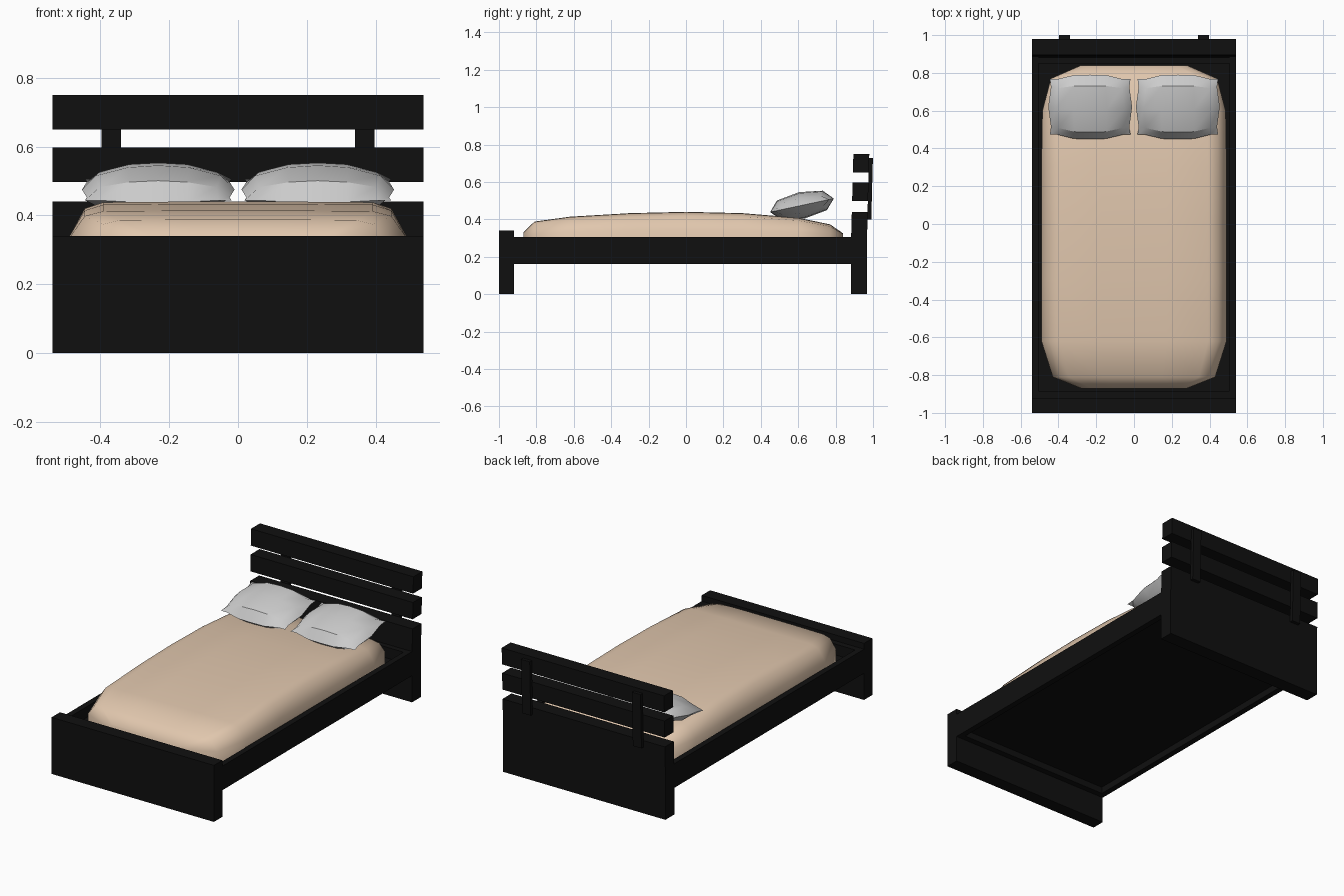
import bpy, bmesh, math
from mathutils import Matrix, Vector

if "Cube" in bpy.data.objects:
    bpy.data.objects.remove(bpy.data.objects["Cube"])


def material(name, col):
    m = bpy.data.materials.new(name)
    m.diffuse_color = (*col, 1)
    m.use_nodes = True
    m.node_tree.nodes["Principled BSDF"].inputs["Base Color"].default_value = m.diffuse_color
    return m


BLACK = material("black_wood", (0.005, 0.005, 0.005))
SAND = material("sand_fabric", (0.75, 0.57, 0.42))


def add(name, bm, mat=None, angle=None):
    bmesh.ops.recalc_face_normals(bm, faces=bm.faces)
    me = bpy.data.meshes.new(name)
    bm.to_mesh(me)
    bm.free()
    ob = bpy.data.objects.new(name, me)
    bpy.context.collection.objects.link(ob)
    if mat:
        me.materials.append(mat)
    if angle:
        bpy.ops.object.select_all(action='DESELECT')
        ob.select_set(True)
        bpy.context.view_layer.objects.active = ob
        bpy.ops.object.shade_smooth_by_angle(angle=math.radians(angle))
    return ob


def box(name, x, y, z, lean=0.0):
    """Box from ranges; lean shears it backwards with height above z = 0.27."""
    bm = bmesh.new()
    bmesh.ops.create_cube(bm, size=1)
    for v in bm.verts:
        v.co = Vector([r[0] if c < 0 else r[1] for r, c in zip((x, y, z), v.co)])
        v.co.y += lean * (v.co.z - 0.27)
    return add(name, bm, BLACK)


# Frame
W = 0.54
LEAN = 0.027
box("footboard", (-W, W), (-1, -0.92), (0, 0.34))
box("headboard_base", (-W, W), (0.882, 0.967), (0, 0.27))
box("headboard_panel", (-W, W), (0.882, 0.967), (0.27, 0.44), LEAN)
box("headboard_lower_slat", (-W, W), (0.882, 0.967), (0.497, 0.597), LEAN)
box("headboard_upper_slat", (-W, W), (0.882, 0.967), (0.65, 0.75), LEAN)
for side, s in (("left", -1), ("right", 1)):
    box(side + "_rail", sorted((s * (W - 0.035), s * W)), (-0.92, 0.884), (0.16, 0.305))
    box(side + "_headboard_post", sorted((s * 0.34, s * 0.397)), (0.966, 0.987), (0.40, 0.727), LEAN)
box("foot_cross_rail", (-0.505, 0.505), (-0.92, -0.885), (0.16, 0.305))
box("head_cross_rail", (-0.505, 0.505), (0.85, 0.882), (0.16, 0.305))
box("bed_base", (-0.505, 0.505), (-0.885, 0.85), (0.2, 0.24))

# Mattress: lofted cross sections (y, half width, edge z, top z)
stations = [(-0.87, 0.28, 0.31, 0.33), (-0.81, 0.43, 0.32, 0.388), (-0.62, 0.49, 0.335, 0.414),
            (-0.3, 0.49, 0.34, 0.433), (0, 0.49, 0.34, 0.44), (0.3, 0.49, 0.34, 0.433),
            (0.6, 0.485, 0.335, 0.408), (0.77, 0.44, 0.32, 0.373), (0.84, 0.28, 0.31, 0.325)]
bm = bmesh.new()
rings = []
for y, w, e, t in stations:
    half = [(w, 0.235), (w, e), (w * 0.91, e + 0.8 * (t - e)), (w * 0.8, t - 0.002), (w * 0.35, t)]
    pts = half + [(-x, z) for x, z in reversed(half)]
    rings.append([bm.verts.new((x, y, z)) for x, z in pts])
for a, b in zip(rings, rings[1:]):
    n = len(a)
    for i in range(n):
        j = (i + 1) % n
        bm.faces.new((a[i], a[j], b[j], b[i]))
bm.faces.new(rings[0])
bm.faces.new(rings[-1])
add("mattress", bm, SAND, 60)


# Pillows: two bulging sheets sharing a pinched outline
def pillow(name, cx):
    us = [-1, -0.82, -0.4, 0, 0.4, 0.82, 1]
    vs = [-1, -0.72, 0, 0.72, 1]
    pinch = {1: 0.96, 0.72: 0.935, 0: 1.0}
    bulge = {1: 0.86, 0.82: 0.86, 0.4: 0.99, 0: 1.0}
    bm = bmesh.new()
    for s in (1, -1):
        g = []
        for v in vs:
            row = []
            for u in us:
                h = 0.072 * math.sqrt((1 - u ** 2) * (1 - abs(v) ** 2.4))
                row.append(bm.verts.new((0.222 * u * pinch[abs(v)], 0.174 * v * bulge[abs(u)], s * h)))
            g.append(row)
        for r in range(len(vs) - 1):
            for c in range(len(us) - 1):
                bm.faces.new((g[r][c], g[r][c + 1], g[r + 1][c + 1], g[r + 1][c]))
    bmesh.ops.remove_doubles(bm, verts=bm.verts, dist=0.0005)
    bm.transform(Matrix.Translation((cx, 0.62, 0.475)) @ Matrix.Rotation(math.radians(12), 4, 'X'))
    add(name, bm, None, 30)


pillow("left_pillow", -0.232)
pillow("right_pillow", 0.232)
